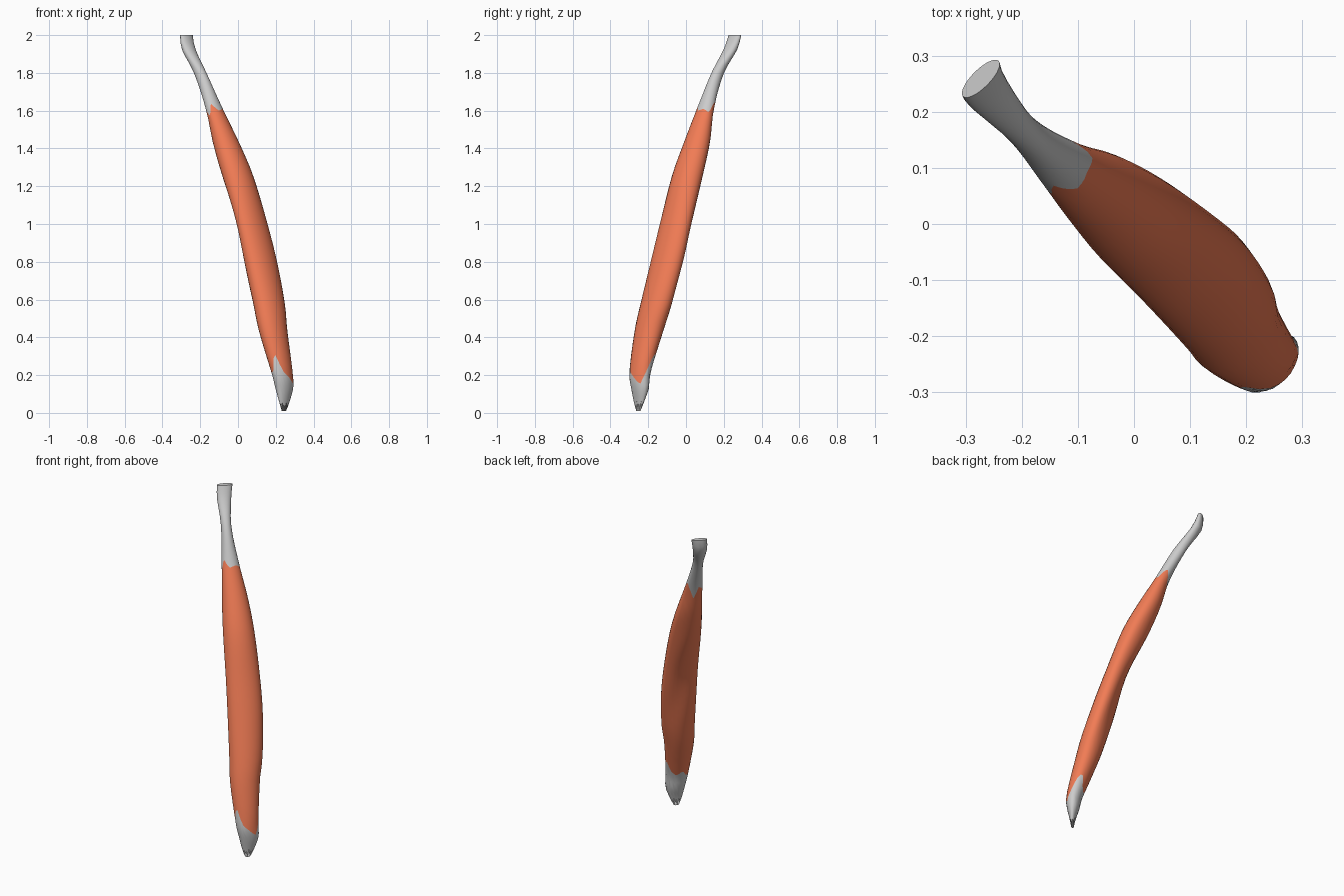
import bpy, bmesh, math
from mathutils import Vector

if "Cube" in bpy.data.objects:
    bpy.data.objects.remove(bpy.data.objects["Cube"])

SIDES = 28
# cross-sections: z, centre x, centre y, half width across, half depth
SECTIONS = [
    (0.00, 0.243, -0.252, 0.010, 0.006),
    (0.05, 0.245, -0.250, 0.032, 0.014),
    (0.13, 0.245, -0.243, 0.056, 0.036),
    (0.20, 0.236, -0.246, 0.063, 0.045),
    (0.45, 0.182, -0.192, 0.086, 0.068),
    (0.57, 0.165, -0.158, 0.095, 0.072),
    (0.80, 0.120, -0.100, 0.101, 0.070),
    (1.00, 0.073, -0.055, 0.098, 0.066),
    (1.26, -0.004, 0.010, 0.089, 0.076),
    (1.43, -0.063, 0.058, 0.073, 0.066),
    (1.60, -0.122, 0.100, 0.050, 0.042),
    (1.80, -0.200, 0.168, 0.029, 0.037),
    (1.93, -0.263, 0.238, 0.041, 0.031),
    (2.00, -0.273, 0.259, 0.045, 0.016),
]
# jagged muscle/tendon borders: angle in degrees, height
UPPER = [(0, 1.63), (20, 1.59), (60, 1.61), (105, 1.60), (145, 1.64), (175, 1.57),
         (215, 1.61), (245, 1.62), (270, 1.54), (300, 1.60), (340, 1.65)]
LOWER = [(0, 0.29), (25, 0.20), (55, 0.15), (90, 0.19), (120, 0.22), (145, 0.32),
         (175, 0.22), (225, 0.21), (250, 0.25), (280, 0.22), (310, 0.25), (340, 0.32)]


def section(z):
    """Smoothly interpolated section at height z."""
    n = len(SECTIONS)
    i = 0
    while i < n - 2 and SECTIONS[i + 1][0] < z:
        i += 1

    def slope(j, k):
        a, b = SECTIONS[max(j - 1, 0)], SECTIONS[min(j + 1, n - 1)]
        return (b[k] - a[k]) / (b[0] - a[0])

    p, q = SECTIONS[i], SECTIONS[i + 1]
    h = q[0] - p[0]
    t = (z - p[0]) / h
    return [(2*t**3 - 3*t*t + 1) * p[k] + (t**3 - 2*t*t + t) * h * slope(i, k)
            + (3*t*t - 2*t**3) * q[k] + (t**3 - t*t) * h * slope(i + 1, k)
            for k in range(1, 5)]


def point(deg, z):
    """Point on the muscle surface; the back is flatter and slightly lumpy."""
    cx, cy, w, d = section(z)
    a = math.radians(deg)
    v, u = w * math.cos(a), d * math.sin(a)
    if u < 0 and 0.3 < z < 1.5:
        fade = math.sin(math.pi * (z - 0.3) / 1.2)
        u *= 1 - 0.10 * fade * (1 + math.sin(9 * z + 2.5 * math.cos(a)))
    s = math.sqrt(0.5)
    return Vector((cx + s * (v + u), cy + s * (v - u), z))


def border(keys):
    def f(deg):
        loop = keys + [(360, keys[0][1])]
        for (a, za), (b, zb) in zip(loop, loop[1:]):
            if a <= deg <= b:
                return za + (zb - za) * (deg - a) / (b - a)
    return f


def loft(name, low, high, rows, cap_low=False, cap_high=False, color=None):
    bm = bmesh.new()
    rings = []
    for r in range(rows + 1):
        ring = []
        for i in range(SIDES):
            deg = 360 * i / SIDES
            z = low(deg) + (high(deg) - low(deg)) * r / rows
            ring.append(bm.verts.new(point(deg, z)))
        rings.append(ring)
    for a, b in zip(rings, rings[1:]):
        for i in range(SIDES):
            j = (i + 1) % SIDES
            bm.faces.new((a[i], b[i], b[j], a[j]))
    if cap_low:
        bm.faces.new(rings[0])
    if cap_high:
        bm.faces.new(rings[-1][::-1])
    # make the winding face outwards (angle runs clockwise seen from above)
    f = bm.faces[:][0] if not hasattr(bm.faces, "ensure_lookup_table") else None
    bm.faces.ensure_lookup_table()
    f = bm.faces[0]
    c = f.calc_center_median()
    f.normal_update()
    mid = Vector((*section(c.z)[:2], c.z))
    if f.normal.dot(c - mid) < 0:
        bmesh.ops.reverse_faces(bm, faces=bm.faces[:])
    me = bpy.data.meshes.new(name)
    bm.to_mesh(me)
    bm.free()
    ob = bpy.data.objects.new(name, me)
    bpy.context.collection.objects.link(ob)
    if color:
        mat = bpy.data.materials.new(name)
        mat.diffuse_color = color
        mat.use_nodes = True
        mat.node_tree.nodes["Principled BSDF"].inputs["Base Color"].default_value = mat.diffuse_color
        me.materials.append(mat)
    bpy.ops.object.select_all(action='DESELECT')
    ob.select_set(True)
    bpy.context.view_layer.objects.active = ob
    bpy.ops.object.shade_smooth_by_angle(angle=math.radians(45))
    return ob


upper, lower = border(UPPER), border(LOWER)


def frayed_end(deg):
    """Ragged tip of the lower tendon."""
    i = round(deg * SIDES / 360)
    return (0.01, 0.05, 0.03, 0.06)[i % 4]


# red muscle body
loft("muscle_belly", lower, upper, 24, color=(0.88, 0.20, 0.09, 1))
# grey tendons at both ends
loft("upper_tendon", upper, lambda deg: 2.0, 10, cap_high=True)
loft("lower_tendon", frayed_end, lower, 6, cap_low=True)
